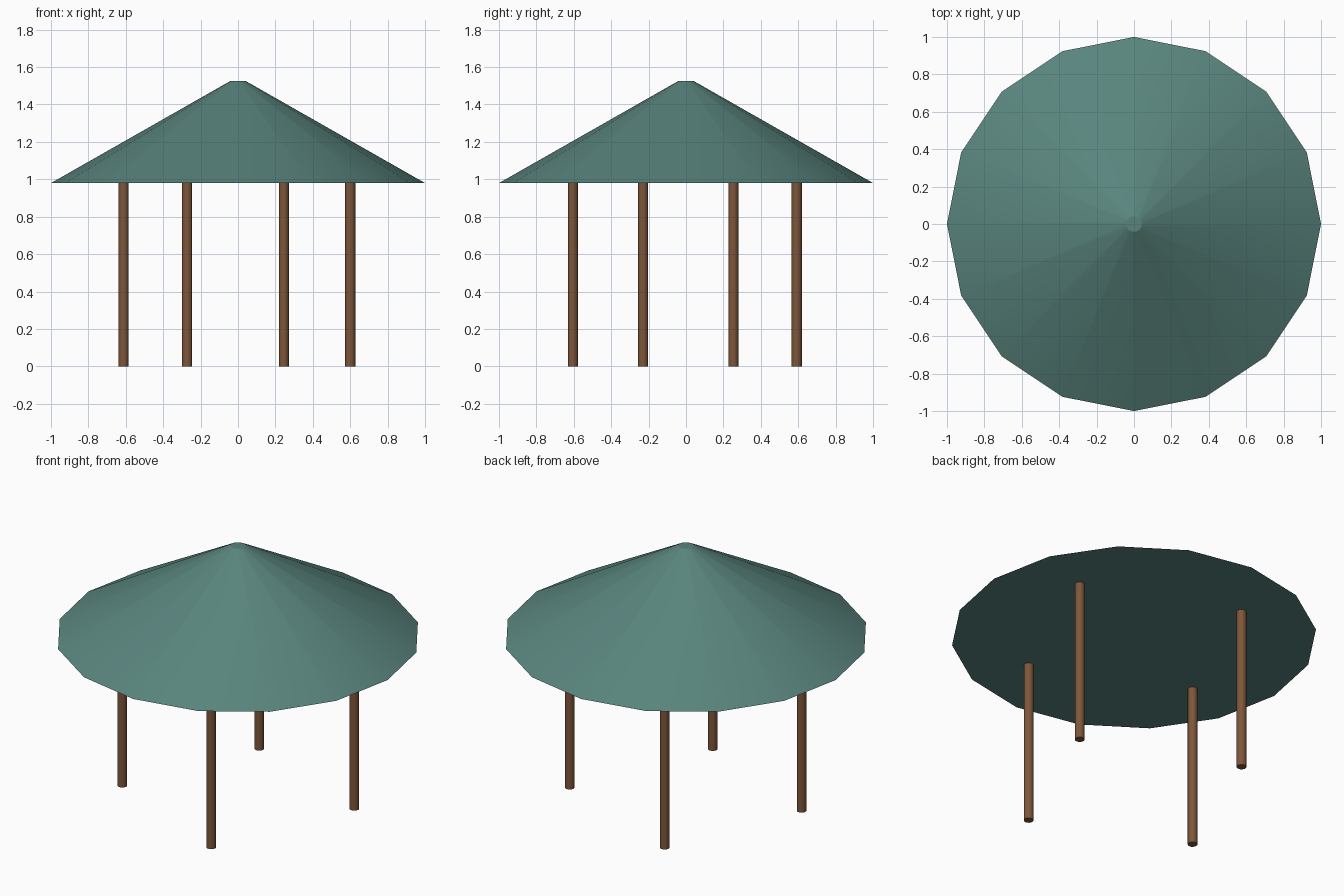
import bpy
import math

if "Cube" in bpy.data.objects:
    bpy.data.objects.remove(bpy.data.objects["Cube"], do_unlink=True)


def material(name, rgb):
    mat = bpy.data.materials.new(name)
    mat.use_nodes = True
    mat.diffuse_color = (*rgb, 1)
    mat.node_tree.nodes["Principled BSDF"].inputs["Base Color"].default_value = (*rgb, 1)
    return mat


def frustum(name, sides, r_bottom, r_top, z0, z1, xy, mat, smooth_angle):
    """Closed round solid between two heights."""
    bpy.ops.mesh.primitive_cone_add(
        vertices=sides, radius1=r_bottom, radius2=r_top, depth=z1 - z0,
        end_fill_type='NGON', location=(xy[0], xy[1], (z0 + z1) / 2))
    obj = bpy.context.object
    obj.name = name
    obj.data.name = name
    obj.data.materials.append(mat)
    bpy.ops.object.shade_smooth_by_angle(angle=math.radians(smooth_angle))
    return obj


teal = material("teal_roof", (0.10, 0.23, 0.205))
brown = material("brown_wood", (0.21, 0.093, 0.042))

# Conical canopy with a flat underside and a small flat tip
EAVES = 0.98
frustum("roof", 16, 1.0, 0.042, EAVES, 1.525, (0, 0), teal, 25)

# Four posts on a turned square
posts = {
    "post_front": (0.245, -0.605),
    "post_left": (0.60, 0.253),
    "post_back": (-0.272, 0.592),
    "post_right": (-0.612, -0.23),
}
for name, xy in posts.items():
    frustum(name, 16, 0.027, 0.027, 0, EAVES + 0.005, xy, brown, 30)
